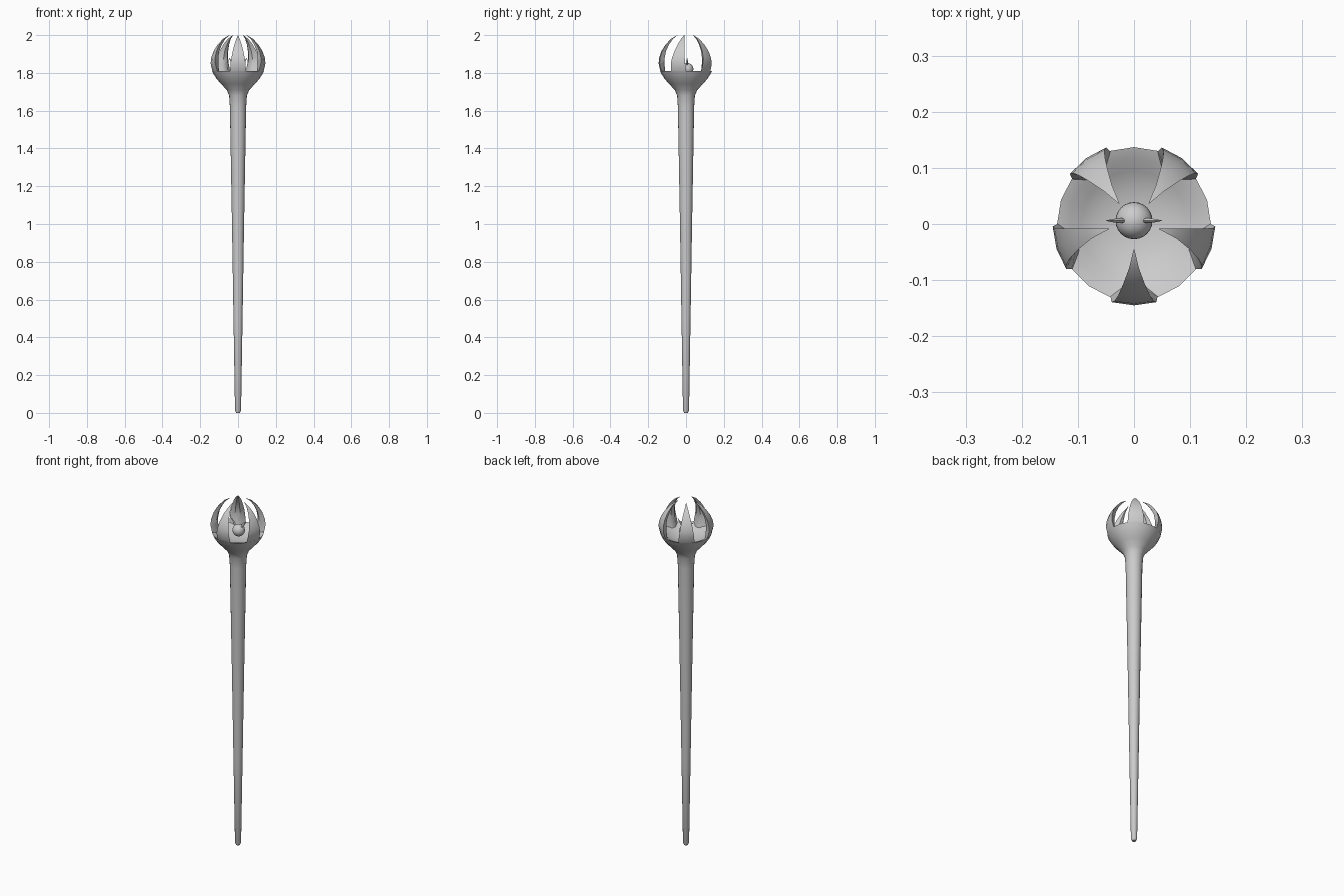
import bpy, bmesh, math
from mathutils import Vector

if "Cube" in bpy.data.objects:
    bpy.data.objects.remove(bpy.data.objects["Cube"])

SEG = 20


def finish(name, bm, angle=45):
    bmesh.ops.remove_doubles(bm, verts=bm.verts, dist=1e-5)
    bmesh.ops.recalc_face_normals(bm, faces=bm.faces)
    me = bpy.data.meshes.new(name)
    bm.to_mesh(me)
    bm.free()
    ob = bpy.data.objects.new(name, me)
    bpy.context.collection.objects.link(ob)
    bpy.ops.object.select_all(action='DESELECT')
    ob.select_set(True)
    bpy.context.view_layer.objects.active = ob
    bpy.ops.object.shade_smooth_by_angle(angle=math.radians(angle))
    return ob


def skin(bm, rings):
    # join successive closed rings of points and cap both ends
    vs = [[bm.verts.new(p) for p in r] for r in rings]
    n = len(vs[0])
    for a, b in zip(vs, vs[1:]):
        for i in range(n):
            j = (i + 1) % n
            bm.faces.new((a[i], a[j], b[j], b[i]))
    bm.faces.new(vs[0])
    bm.faces.new(vs[-1])


def polar(r, a, z):
    return Vector((r * math.cos(a), r * math.sin(a), z))


# Tapered shaft flaring into an open bowl (outer wall, rim, inner wall)
profile = [(.010, 0), (.016, .012), (.024, .5), (.032, 1.0), (.040, 1.45),
           (.043, 1.62), (.047, 1.68), (.060, 1.71), (.090, 1.742),
           (.113, 1.768), (.128, 1.792), (.137, 1.81),
           (.116, 1.803), (.095, 1.788), (.060, 1.775), (.025, 1.77)]
bm = bmesh.new()
skin(bm, [[polar(r, 2 * math.pi * i / SEG - math.pi / 2, z) for i in range(SEG)]
          for r, z in profile])
finish("shaft_and_bowl", bm)

# Curved claws: (outer radius, inner radius, half width, height)
claw = [(.122, .104, .036, 1.785), (.136, .110, .042, 1.81),
        (.145, .114, .040, 1.85), (.142, .113, .035, 1.88),
        (.130, .106, .028, 1.915), (.108, .090, .019, 1.95),
        (.080, .069, .009, 1.98), (.047, .045, .001, 2.0)]
for k, lean in enumerate((0, 7, 0, 0, -7)):
    base = math.radians(-90 + 72 * k)
    bm = bmesh.new()
    rings = []
    for ro, ri, w, z in claw:
        t = max(0, (z - 1.81) / .19)
        a = base + math.radians(lean) * t * t
        out, side = polar(1, a, 0), polar(1, a + math.pi / 2, 0)
        up = Vector((0, 0, z))
        edge = math.sqrt(max(ro * ro - w * w, 0))
        rings.append([out * edge - side * w + up, out * ro + up,
                      out * edge + side * w + up,
                      out * ri + side * w * .35 + up,
                      out * ri - side * w * .35 + up])
    skin(bm, rings)
    finish(f"claw_{k + 1}", bm)

# Small orb resting in the bowl
bm = bmesh.new()
bmesh.ops.create_uvsphere(bm, u_segments=24, v_segments=14, radius=.033)
bmesh.ops.translate(bm, verts=bm.verts, vec=(0, .006, 1.82))
finish("orb", bm)

# Pair of thin horns rising outward from the orb
for name, s in (("horn_left", -1), ("horn_right", 1)):
    bm = bmesh.new()
    rings = []
    for x, z, w in ((.016, 1.838, .006), (.025, 1.851, .007),
                    (.036, 1.865, .005), (.049, 1.88, .001)):
        rings.append([(s * (x + w * math.cos(a)), .006 + w * .65 * math.sin(a), z)
                      for a in (i * math.pi / 4 for i in range(8))])
    skin(bm, rings)
    finish(name, bm)
